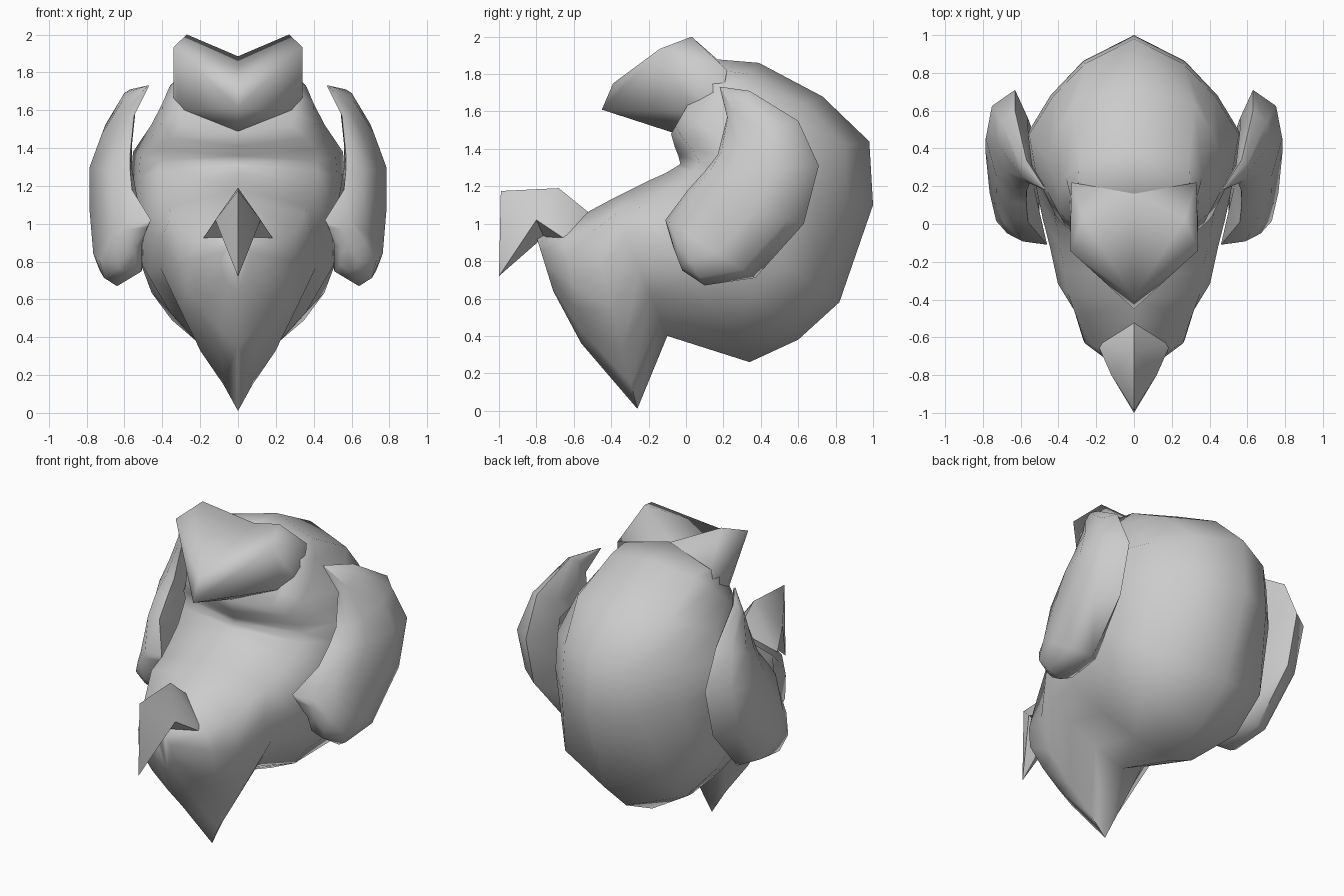
import bpy, bmesh
from mathutils import Vector

if "Cube" in bpy.data.objects:
    bpy.data.objects.remove(bpy.data.objects["Cube"])


def finish(name, verts, faces, angle=0.9, merge=True):
    """Half model on +x, mirrored across x = 0."""
    bm = bmesh.new()
    vs = [bm.verts.new(v) for v in verts]
    for f in faces:
        bm.faces.new([vs[i] for i in f])
    if merge:
        bmesh.ops.remove_doubles(bm, verts=bm.verts, dist=0.0005)
    bmesh.ops.recalc_face_normals(bm, faces=bm.faces)
    me = bpy.data.meshes.new(name)
    bm.to_mesh(me)
    bm.free()
    ob = bpy.data.objects.new(name, me)
    bpy.context.collection.objects.link(ob)
    mod = ob.modifiers.new("mirror", 'MIRROR')
    mod.use_clip = True
    bpy.ops.object.select_all(action='DESELECT')
    ob.select_set(True)
    bpy.context.view_layer.objects.active = ob
    bpy.ops.object.modifier_apply(modifier=mod.name)
    bpy.ops.object.shade_smooth_by_angle(angle=angle)
    return ob


def loft(rings, closed):
    n = len(rings[0])
    verts = [p for r in rings for p in r]
    faces = []
    for i in range(len(rings) - 1):
        for j in range(n if closed else n - 1):
            k = (j + 1) % n
            faces.append((i*n + j, i*n + k, (i+1)*n + k, (i+1)*n + j))
    faces.append(tuple(range(n)))
    faces.append(tuple(range(len(verts) - n, len(verts))))
    return verts, faces


# head: sections fanned from the face (inner y,z) to the skull (outer y,z),
# with half widths near the face, in the middle and near the skull
stations = [
    (-.08, 1.48, .15, 1.88, .28, .31, .30),
    (-.06, 1.41, .39, 1.86, .36, .40, .29),
    (-.04, 1.36, .73, 1.68, .41, .46, .32),
    (-.03, 1.32, .98, 1.44, .42, .555, .26),
    (-.06, 1.30, 1.0, 1.10, .42, .57, .27),
    (-.11, 1.27, .82, .58, .41, .55, .36),
    (-.20, 1.23, .60, .38, .39, .52, .35),
    (-.30, 1.18, .34, .26, .37, .47, .22),
    (-.40, 1.13, -.10, .40, .35, .41, .18),
    (-.53, 1.06, -.26, .01, .30, .30, .075),
    (-.66, .98, -.56, .36, .22, .27, .09),
    (-.80, .93, -.71, .64, .04, .09, .05),
]
rings = []
for iy, iz, oy, oz, wi, wm, wo in stations:
    prof = [(0, 0), (.1, wi), (.28, (wi + wm) / 2 * 1.06), (.5, wm),
            (.7, (wm + wo) / 2 * 1.05), (.87, wo), (1, 0)]
    rings.append([(w, iy + (oy - iy)*t, iz + (oz - iz)*t) for t, w in prof])
finish("head", *loft(rings, False), angle=1.3)

# fringe: twin-peaked forelock curling over the brow
finish("fringe",
       [(0, -.45, 1.61), (0, -.39, 1.75), (.34, -.14, 1.935), (.27, .03, 2.0),
        (0, .16, 1.885), (.33, .22, 1.82), (.31, .03, 1.6), (0, -.08, 1.49),
        (.34, .17, 1.55)],
       [(0, 1, 2), (0, 2, 6), (1, 4, 3), (1, 3, 2), (3, 4, 5), (2, 3, 5),
        (2, 5, 8, 6), (0, 6, 7), (6, 8, 7)], angle=1.3)

# nose: hooked beak with side wings
finish("nose",
       [(0, -.52, 1.06), (0, -.68, 1.19), (0, -.99, 1.175), (0, -1, .72),
        (.12, -.8, 1.02), (.2, -.62, .9), (0, -.76, .93)],
       [(0, 5, 1), (1, 5, 4), (1, 4, 2), (2, 4, 3), (3, 4, 6), (4, 5, 6)],
       angle=1.2)

# ears: crescents with inner edge (x,y,z), outer edge (x,y,z),
# outward and inward bulge in x
ear = [
    ((.47, .18, 1.73), (.48, .20, 1.73), .48, .47),
    ((.55, .22, 1.57), (.57, .34, 1.71), .61, .54),
    ((.57, .17, 1.37), (.63, .60, 1.55), .72, .56),
    ((.57, .10, 1.28), (.63, .71, 1.31), .785, .56),
    ((.56, .01, 1.18), (.63, .63, 1.00), .785, .53),
    ((.46, -.11, 1.02), (.62, .37, .71), .765, .50),
    ((.48, -.10, .98), (.64, .10, .67), .73, .51),
    ((.54, -.07, .88), (.60, -.02, .75), .63, .54),
]
rings = []
for a, b, xo, xi in ear:
    a, b = Vector(a), Vector(b)
    ring = [a]
    for t, x, k in ((.04, xo, .42), (.25, xo, .72), (.58, xo, 1), (.86, xo, .8)):
        p = a.lerp(b, t)
        ring.append((p.x + (x - p.x)*k, p.y, p.z))
    ring.append(b)
    for t in (.75, .3):
        p = a.lerp(b, t)
        ring.append((xi, p.y, p.z))
    rings.append(ring)
finish("ears", *loft(rings, True), angle=1.25, merge=False)
